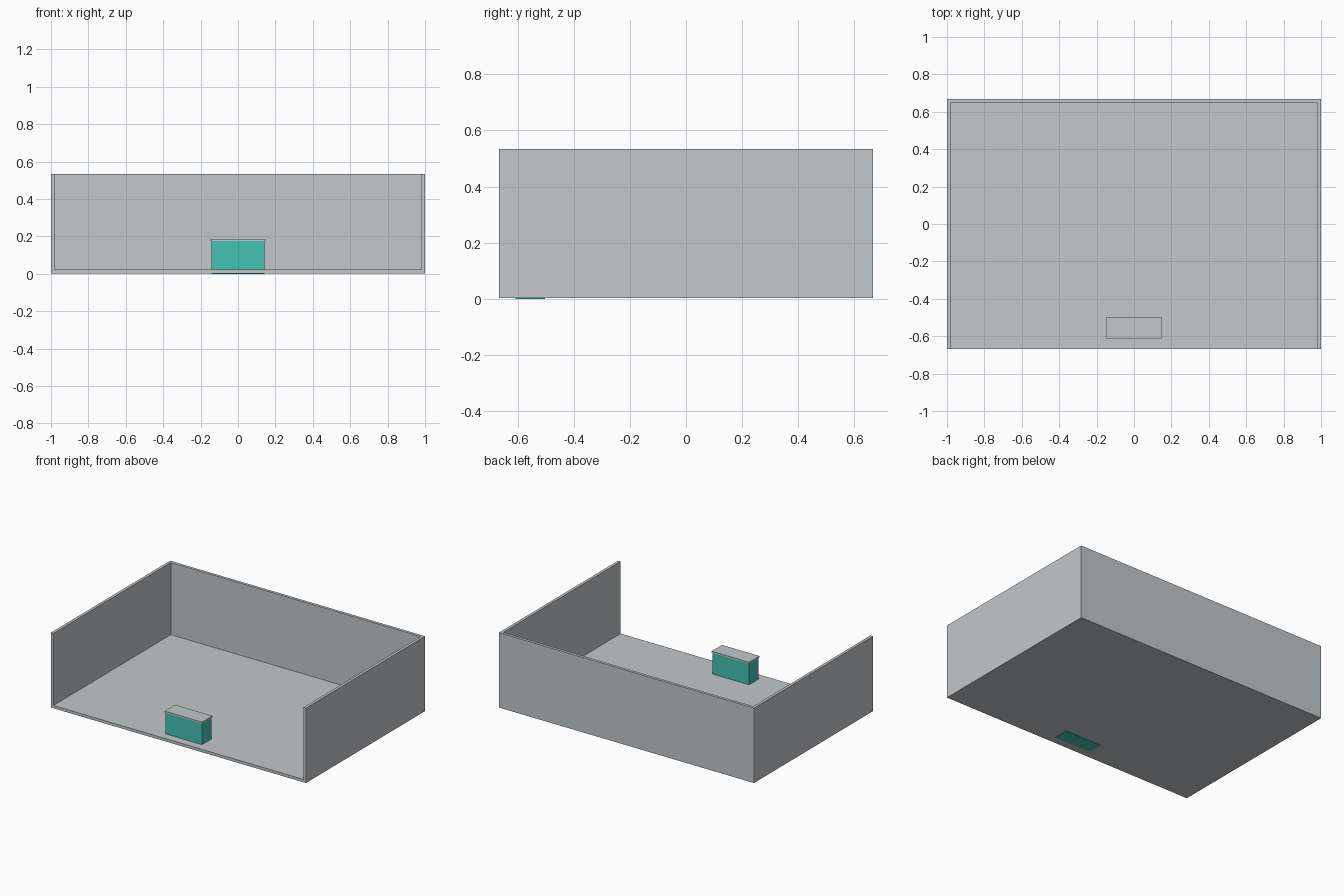
import bpy
import bmesh
from mathutils import Matrix, Vector

cube = bpy.data.objects.get("Cube")
if cube:
    bpy.data.objects.remove(cube, do_unlink=True)


def make_material(name, rgb):
    mat = bpy.data.materials.new(name)
    mat.use_nodes = True
    mat.diffuse_color = (*rgb, 1)
    mat.node_tree.nodes["Principled BSDF"].inputs["Base Color"].default_value = (*rgb, 1)
    return mat


def box(name, low, high, mat, open_sides=()):
    """Box between two corners, leaving out faces that point along open_sides."""
    low, high = Vector(low), Vector(high)
    bm = bmesh.new()
    bmesh.ops.create_cube(bm, size=1, matrix=Matrix.LocRotScale(
        (low + high) / 2, None, high - low))
    bm.normal_update()
    removed = [f for f in bm.faces
               if any(f.normal.dot(Vector(d)) > 0.9 for d in open_sides)]
    bmesh.ops.delete(bm, geom=removed, context="FACES")
    mesh = bpy.data.meshes.new(name)
    bm.to_mesh(mesh)
    bm.free()
    mesh.materials.append(mat)
    obj = bpy.data.objects.new(name, mesh)
    bpy.context.collection.objects.link(obj)
    return obj


grey = make_material("light grey", (0.55, 0.58, 0.60))
teal = make_material("teal", (0.058, 0.54, 0.455))

# Room: floor with back and side walls, open at the top and front
room = box("room_floor_and_walls", (-1, -0.667, 0.002), (1, 0.667, 0.533), grey,
           open_sides=((0, 0, 1), (0, -1, 0)))
shell = room.modifiers.new("wall_thickness", "SOLIDIFY")
shell.thickness = 0.02
shell.offset = -1
shell.use_even_offset = True
shell.use_quality_normals = True

# Counter: body set through the floor, with a slightly larger slab on top
box("counter_body", (-0.143, -0.608, 0), (0.143, -0.502, 0.175), teal)
box("counter_top", (-0.147, -0.613, 0.175), (0.147, -0.497, 0.185), grey)
